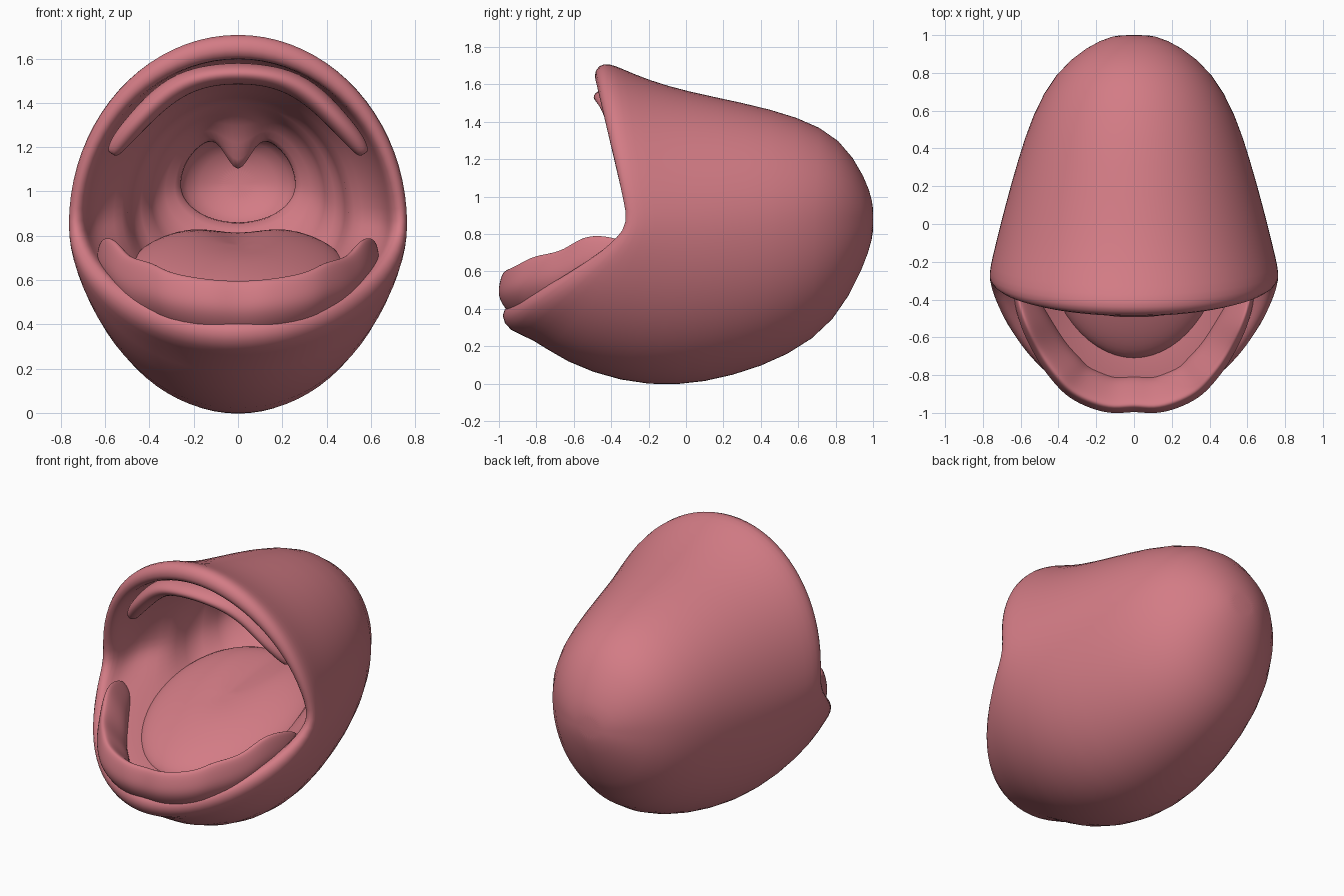
import bpy, bmesh, math
from mathutils import Vector

cube = bpy.data.objects.get("Cube")
if cube:
    bpy.data.objects.remove(cube, do_unlink=True)

flesh = bpy.data.materials.new("flesh_pink")
flesh.use_nodes = True
COLOUR = (0.65, 0.2, 0.235, 1)
flesh.diffuse_color = COLOUR
bsdf = flesh.node_tree.nodes["Principled BSDF"]
bsdf.inputs["Base Color"].default_value = COLOUR
bsdf.inputs["Roughness"].default_value = 0.6


def finish(bm, name, levels=2):
    """Turn a bmesh into a smooth subdivided object."""
    bmesh.ops.recalc_face_normals(bm, faces=bm.faces)
    mesh = bpy.data.meshes.new(name)
    bm.to_mesh(mesh)
    bm.free()
    mesh.materials.append(flesh)
    mesh.polygons.foreach_set("use_smooth", [True] * len(mesh.polygons))
    obj = bpy.data.objects.new(name, mesh)
    bpy.context.collection.objects.link(obj)
    mod = obj.modifiers.new("smooth", 'SUBSURF')
    mod.levels = mod.render_levels = levels
    return obj


def loft(name, rings, levels=2):
    """Skin a list of closed point rings and cap both ends."""
    bm = bmesh.new()
    rows = [[bm.verts.new(p) for p in ring] for ring in rings]
    n = len(rows[0])
    for a, b in zip(rows, rows[1:]):
        for i in range(n):
            j = (i + 1) % n
            bm.faces.new((a[i], a[j], b[j], b[i]))
    for row in (rows[0], rows[-1]):
        mid = bm.verts.new(sum((v.co for v in row), Vector()) / n)
        for i in range(n):
            bm.faces.new((row[i], row[(i + 1) % n], mid))
    return finish(bm, name, levels)


def mouth_ring(ty, tz, w, sy, sz, by, bz, drop=0, n=40):
    """Oval through a top, a side and a bottom point, with a central drop."""
    pts = []
    for i in range(n):
        a = math.tau * i / n
        c, s = math.cos(a), math.sin(a)
        if c >= 0:
            y, z = sy + (ty - sy) * c, sz + (tz - sz) * c
        else:
            y, z = sy + (by - sy) * (-c) ** 1.3, sz + (bz - sz) * -c
        off = min(a, math.tau - a)
        z -= drop * math.exp(-(off / 0.27) ** 2)
        pts.append(Vector((w * s, y, z)))
    return pts


# Outer skin from the back forward: top y, z, half width, side y, z, bottom y, z
outer = [
    (1.0, .97, .11, 1.0, .87, 1.0, .78),
    (.96, 1.1, .25, .94, .87, .95, .62),
    (.83, 1.315, .42, .80, .87, .8, .325),
    (.6, 1.43, .54, .58, .86, .55, .145),
    (.3, 1.505, .62, .33, .85, .25, .035),
    (0, 1.565, .69, .08, .84, -.05, -.02),
    (-.2, 1.625, .735, -.1, .84, -.35, .005),
    (-.34, 1.685, .765, -.22, .85, -.65, .11),
    (-.41, 1.715, .77, -.28, .85, -.83, .245),
]
# Rolled lip and the groove behind it
lip = [
    (-.47, 1.71, .755, -.31, .86, -.95, .275),
    (-.5, 1.64, .725, -.31, .86, -1.0, .365),
    (-.46, 1.59, .695, -.28, .86, -.95, .43),
    (-.38, 1.61, .68, -.2, .86, -.87, .42),
]
# Cheeks, palate, folds of the throat and hanging uvula
lining = [
    (-.28, 1.57, .65, -.08, .87, -.74, .46),
    (0, 1.48, .56, 0, .88, -.4, .45),
    (.15, 1.43, .49, .05, .9, 0, .47),
    (.25, 1.42, .48, .25, .92, .1, .52),
    (.3, 1.38, .40, .28, .95, .2, .6),
    (.42, 1.36, .39, .42, .98, .35, .68, .04),
    (.49, 1.27, .27, .49, 1.02, .46, .85, .17),
    (.53, 1.26, .25, .53, 1.03, .52, .87, .2),
    (.58, 1.28, .28, .58, 1.03, .58, .83, .1),
    (.7, 1.25, .25, .7, 1.03, .68, .83),
    (.76, 1.12, .1, .76, 1.03, .75, .95),
]
loft("mouth_shell", [mouth_ring(*r) for r in outer + lip + lining], 1)


def ridge(name, half, up, lean=0, n=12):
    """Mirrored tube along a half path of (x, y, z, across, up radius)."""
    path = [(-p[0],) + p[1:] for p in reversed(half[1:])] + half
    up = Vector(up)
    rings = []
    for i, (x, y, z, across, tall) in enumerate(path):
        before, after = path[max(i - 1, 0)], path[min(i + 1, len(path) - 1)]
        tangent = (Vector(after[:3]) - Vector(before[:3])).normalized()
        side = tangent.cross(up).normalized()
        ring = []
        for k in range(n):
            c, s = math.cos(math.tau * k / n), math.sin(math.tau * k / n)
            # A leaning crest is narrow and tips outward
            shift = across * c * (1 - lean * max(s, 0)) + lean * across * s
            ring.append(Vector((x, y, z)) + side * shift + up * tall * s)
        rings.append(ring)
    return loft(name, rings)


# Lower gum with a scalloped crest, rising toward the back on both sides
ridge("lower_gum", [
    (0, -.9, .46, .095, .14),
    (.1, -.92, .47, .095, .135),
    (.2, -.89, .48, .1, .14),
    (.3, -.845, .505, .095, .14),
    (.35, -.79, .53, .095, .155),
    (.42, -.71, .545, .09, .155),
    (.47, -.63, .57, .085, .15),
    (.52, -.54, .625, .08, .165),
    (.56, -.45, .65, .07, .15),
    (.59, -.36, .67, .055, .11),
    (.61, -.28, .68, .03, .06),
], (0, 0, 1), 0.55)

# Upper gum arch, thinning to both ends behind the lip
ridge("upper_gum", [
    (0, -.39, 1.535, .05, .11),
    (.13, -.385, 1.525, .05, .11),
    (.25, -.365, 1.49, .055, .1),
    (.36, -.34, 1.415, .055, .095),
    (.46, -.32, 1.31, .05, .085),
    (.53, -.3, 1.23, .045, .06),
    (.57, -.28, 1.17, .03, .04),
], (0, 1, 0))

# Tongue, broad and rising to the back with a central furrow
bm = bmesh.new()
bmesh.ops.create_uvsphere(bm, u_segments=28, v_segments=16, radius=1)
for v in bm.verts:
    x, y, z = v.co
    furrow = 0.07 * math.exp(-(x / 0.25) ** 2) * max(0, y + 0.3) * max(0, z)
    width = 0.5 + 0.05 * y
    v.co = (width * x, 0.6 * y - 0.12, 0.615 + 0.18 * y + 0.16 * z - furrow)
finish(bm, "tongue", 1)
